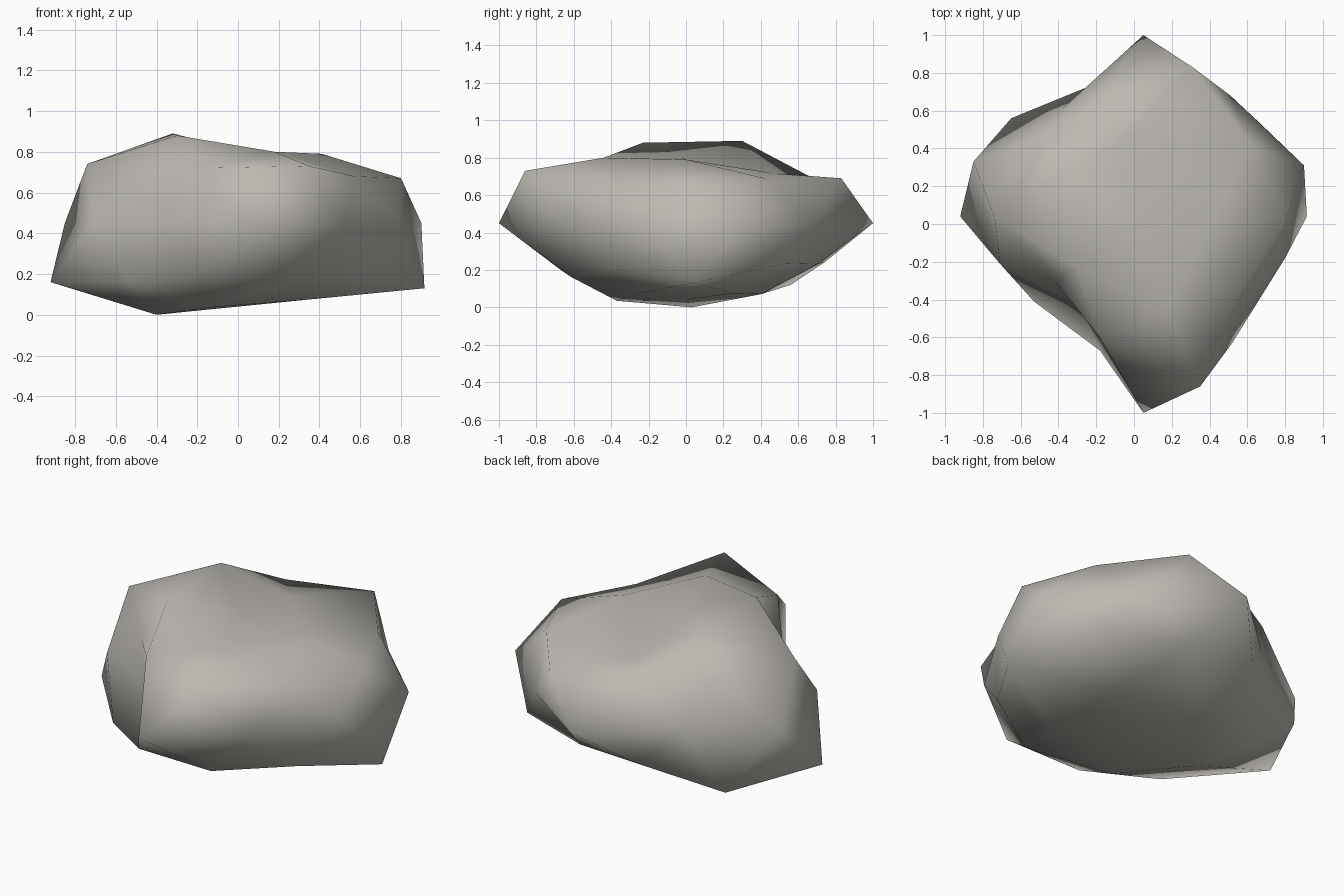
import bpy, bmesh, math

# Boulder levels, bottom to top; each ring runs counter-clockwise from +x
LEVELS = [
    # underside
    [(0.0, 0.0, 0.04)],
    [(0.35, 0.25, 0.075), (-0.13, 0.40, 0.07), (-0.40, 0.03, 0.0),
     (-0.15, -0.37, 0.035), (0.35, -0.25, 0.075)],
    [(0.915, 0.04, 0.13), (0.20, 0.70, 0.23), (-0.65, 0.56, 0.12),
     (-0.53, -0.41, 0.16), (0.25, -0.61, 0.16)],
    [(0.66, 0.54, 0.235), (-0.21, 0.74, 0.24), (-0.92, 0.04, 0.16),
     (-0.18, -0.67, 0.20), (0.64, -0.38, 0.205)],
    # waist
    [(0.90, 0.31, 0.45), (0.51, 0.68, 0.45), (0.05, 1.0, 0.45),
     (-0.38, 0.61, 0.45), (-0.85, 0.33, 0.45), (-0.71, -0.21, 0.45),
     (-0.29, -0.43, 0.45), (0.05, -1.0, 0.45), (0.52, -0.63, 0.45),
     (0.80, -0.18, 0.45)],
    # shoulders
    [(0.80, 0.02, 0.67), (0.31, 0.83, 0.69), (-0.52, 0.45, 0.72),
     (-0.42, -0.30, 0.63), (0.35, -0.86, 0.73)],
    [(0.62, 0.42, 0.69), (-0.16, 0.68, 0.69), (-0.74, 0.04, 0.74),
     (-0.18, -0.60, 0.72), (0.57, -0.35, 0.68)],
    # crown
    [(0.41, 0.0, 0.79), (0.0, 0.48, 0.715), (-0.32, 0.30, 0.89),
     (-0.30, -0.23, 0.88), (0.18, -0.44, 0.80)],
    [(0.02, -0.02, 0.80)],
]


def turn(v):
    return (math.atan2(v.co.y, v.co.x) + 0.01) % math.tau


# Sculpt a 42-point icosphere level by level
bm = bmesh.new()
bmesh.ops.create_icosphere(bm, subdivisions=2, radius=1.0)
heights = sorted({round(v.co.z, 2) + 0.0 for v in bm.verts})
rings = [sorted((v for v in bm.verts if abs(v.co.z - h) < 0.02), key=turn)
         for h in heights]
for ring, points in zip(rings, LEVELS):
    for vert, point in zip(ring, points):
        vert.co = point
for face in bm.faces:
    face.smooth = True
bmesh.ops.recalc_face_normals(bm, faces=bm.faces[:])

mesh = bpy.data.meshes.new("boulder")
bm.to_mesh(mesh)
bm.free()

# Warm grey stone
stone = bpy.data.materials.new("warm_grey_stone")
stone.diffuse_color = (0.51, 0.49, 0.45, 1.0)
mesh.materials.append(stone)
boulder = bpy.data.objects.new("boulder", mesh)
bpy.context.collection.objects.link(boulder)
